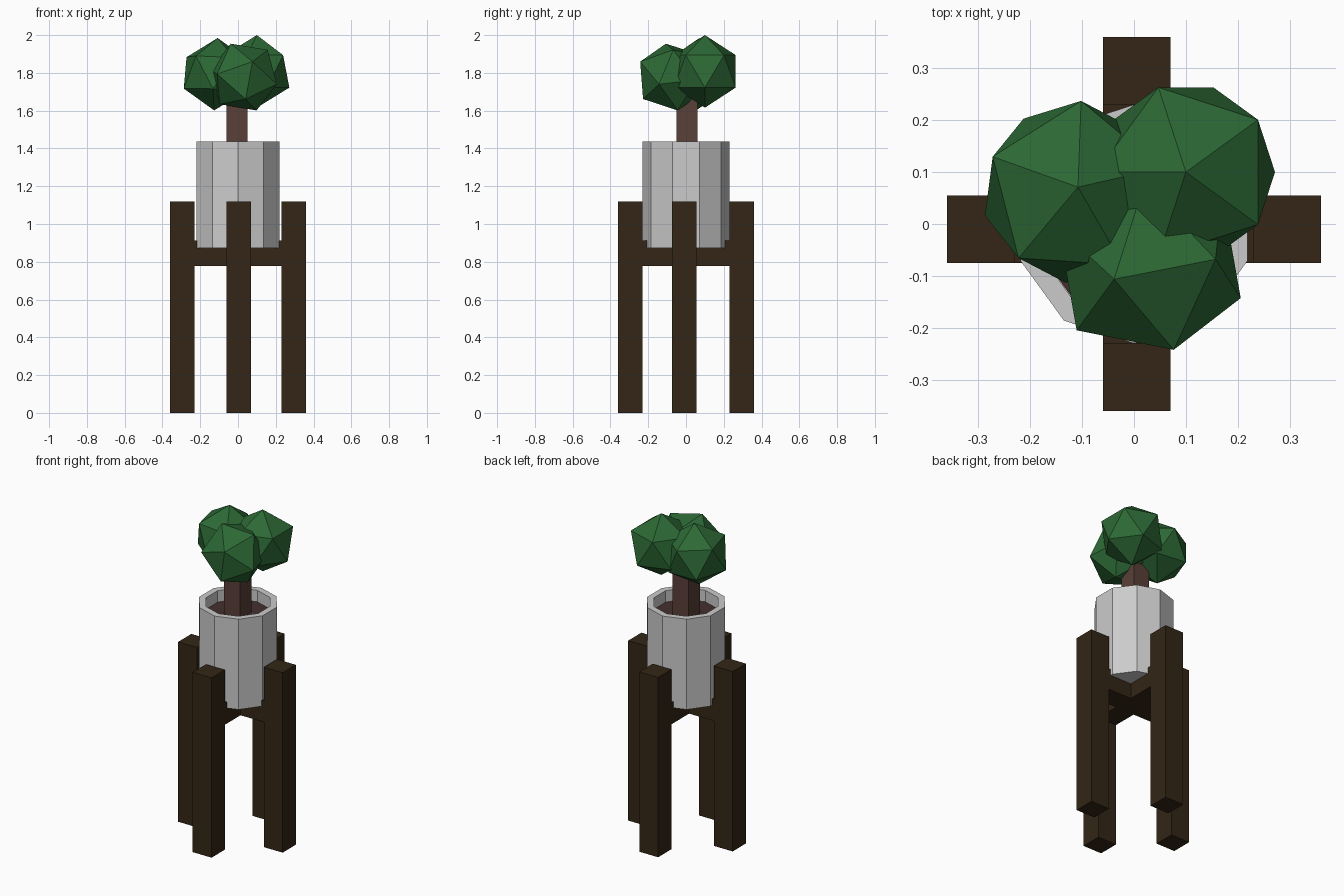
import bpy, bmesh, math
from mathutils import Vector, Matrix

if "Cube" in bpy.data.objects:
    bpy.data.objects.remove(bpy.data.objects["Cube"])


def material(name, rgb):
    m = bpy.data.materials.new(name)
    m.diffuse_color = (*rgb, 1)
    m.use_nodes = True
    m.node_tree.nodes["Principled BSDF"].inputs["Base Color"].default_value = m.diffuse_color
    return m


WOOD = material("dark_wood", (0.033, 0.019, 0.008))
BARK = material("bark", (0.10, 0.05, 0.04))
SOIL = material("soil", (0.06, 0.028, 0.028))
LEAF = material("leaf", (0.025, 0.14, 0.035))


def finish(name, bm, mat=None):
    bmesh.ops.recalc_face_normals(bm, faces=bm.faces)
    me = bpy.data.meshes.new(name)
    bm.to_mesh(me)
    bm.free()
    ob = bpy.data.objects.new(name, me)
    bpy.context.collection.objects.link(ob)
    if mat:
        me.materials.append(mat)
    return ob


def prism(name, outline, z0, z1, mat=None):
    bm = bmesh.new()
    face = bm.faces.new([bm.verts.new((x, y, z0)) for x, y in outline])
    ext = bmesh.ops.extrude_face_region(bm, geom=[face], use_keep_orig=True)
    top = [v for v in ext["geom"] if isinstance(v, bmesh.types.BMVert)]
    bmesh.ops.translate(bm, verts=top, vec=(0, 0, z1 - z0))
    return finish(name, bm, mat)


def box(name, cx, cy, w, z0, z1, mat):
    h = w / 2
    pts = [(cx - h, cy - h), (cx + h, cy - h), (cx + h, cy + h), (cx - h, cy + h)]
    return prism(name, pts, z0, z1, mat)


# Stand: four posts, slightly off the axes
W, REACH, OX, OY = 0.13, 0.295, 0.005, -0.01
for name, cx, cy in (("left_leg", -REACH, OY), ("right_leg", REACH, OY),
                     ("front_leg", OX, -REACH), ("back_leg", OX, REACH)):
    box(name, cx, cy, W, 0, 1.12, WOOD)

# Stand: cross-shaped support joining the posts
e, h = REACH - W / 2, W / 2
x0, x1, y0, y1 = OX - h, OX + h, OY - h, OY + h
prism("cross_support", [(x0, -e), (x1, -e), (x1, y0), (e, y0), (e, y1), (x1, y1),
                        (x1, e), (x0, e), (x0, y1), (-e, y1), (-e, y0), (x0, y0)],
      0.778, 0.912, WOOD)

# Ten-sided pot with a recessed rim, and the soil inside it
SIDES, INNER, SOIL_Z = 10, 0.19, 1.365


def ring(r):
    return [(r * math.sin(2 * math.pi * i / SIDES), -r * math.cos(2 * math.pi * i / SIDES))
            for i in range(SIDES)]


bm = bmesh.new()
loops = [[bm.verts.new((x, y, z)) for x, y in ring(r)]
         for r, z in ((0.23, 0.873), (0.23, 1.436), (INNER, 1.436), (INNER, SOIL_Z - 0.03))]
for a, b in zip(loops, loops[1:]):
    for i in range(SIDES):
        j = (i + 1) % SIDES
        bm.faces.new((a[i], a[j], b[j], b[i]))
bm.faces.new(loops[0])
bm.faces.new(loops[-1])
finish("pot", bm)
prism("soil", ring(INNER - 0.001), SOIL_Z - 0.02, SOIL_Z, SOIL)

# Square trunk
box("trunk", -0.005, 0.005, 0.11, SOIL_Z - 0.01, 1.72, BARK)


# Foliage: icosahedra, each turned by its apex and one neighbouring corner
def foliage(name, centre, apex, corner, r=0.192):
    z = Vector(apex).normalized()
    c = Vector(corner)
    x = (c - z * c.dot(z)).normalized()
    rot = Matrix((x, z.cross(x), z)).transposed()
    bm = bmesh.new()
    bmesh.ops.create_icosphere(bm, subdivisions=1, radius=1)
    for v in bm.verts:
        v.co = Vector(centre) + rot @ (v.co.normalized() * r)
    finish(name, bm, LEAF)


foliage("foliage_back", (0.10, 0.10, 1.808), (0, 0, 1),
        (math.cos(math.radians(36)), math.sin(math.radians(36)), 0))
foliage("foliage_left", (-0.117, 0.062, 1.793), (0.009, 0.009, 0.191), (0.015, 0.177, 0.073))
foliage("foliage_front", (0.03, -0.075, 1.778), (-0.0675, -0.031, 0.1745), (0.046, -0.169, 0.0845))
